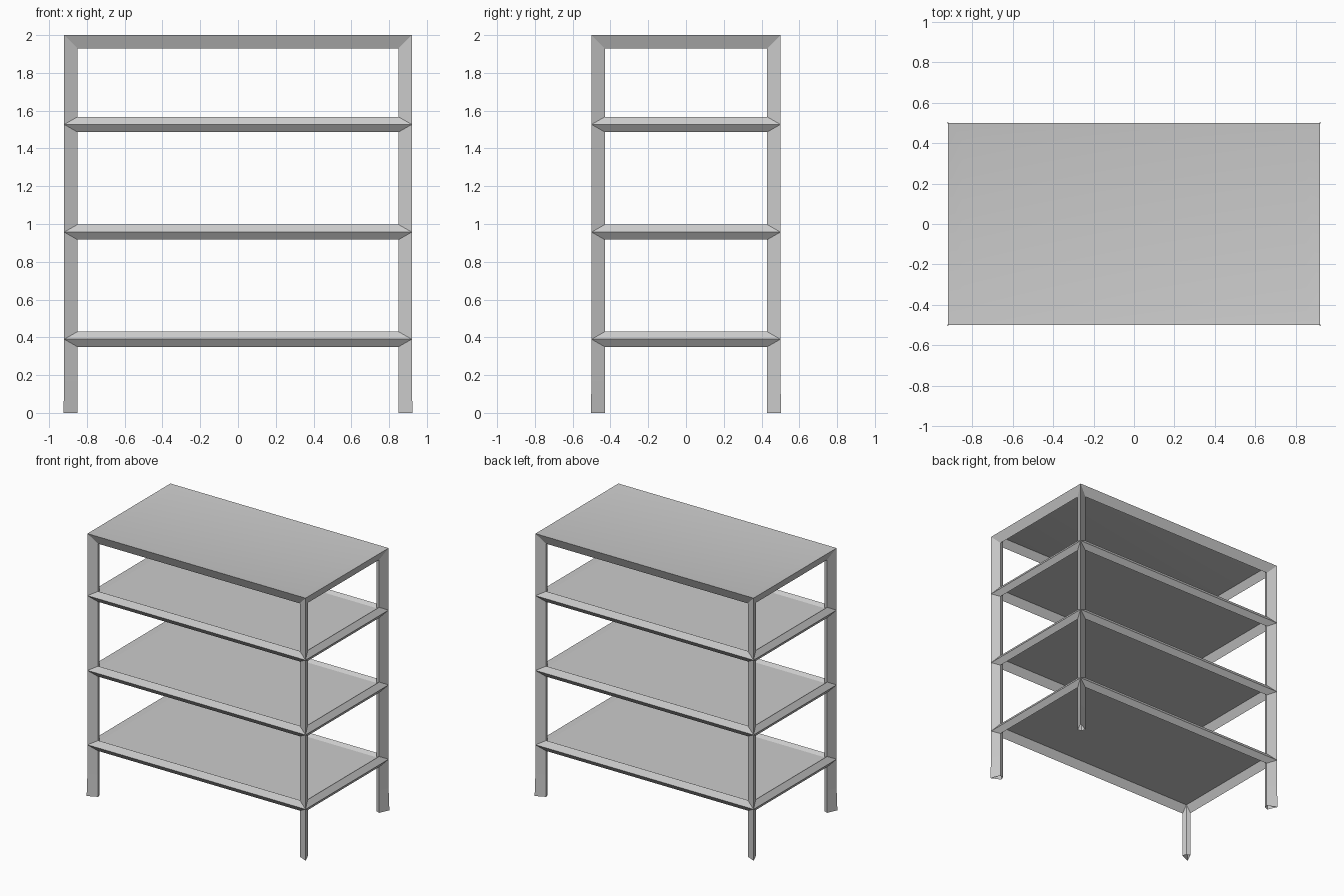
import bpy
import math
from mathutils import Matrix

if "Cube" in bpy.data.objects:
    bpy.data.objects.remove(bpy.data.objects["Cube"])

HX, HY = 0.92, 0.50              # half width, half depth
LEVELS = [0.39, 0.957, 1.527]    # outer ridges of the open shelves
TOP = 2.0
LEG, LIP, IN = 0.07, 0.04, 0.03  # leg flange, shelf lip height, inward slope
RISE = 0.022                     # shelf sheet sits above the ridge
DISH = 0.012                     # top is very slightly dished
FLARE, FOOT = 0.004, 0.17        # slightly wider feet


def make(name, verts, faces):
    me = bpy.data.meshes.new(name)
    me.from_pydata(verts, [], faces)
    me.update()
    ob = bpy.data.objects.new(name, me)
    bpy.context.collection.objects.link(ob)
    return ob


def side_frame(name, half, dist, angle):
    """Folded bars of one side: outer ridge, lip edge, inner ridge."""
    verts, faces = [], []

    def add(rings, closed):
        for a, b in zip(rings[:-1], rings[1:]):
            n, o = len(a), len(verts)
            verts.extend(a + b)
            for i in range(n if closed else n - 1):
                j = (i + 1) % n
                faces.append((o + i, o + j, o + n + j, o + n + i))

    def rect(w, y, z0, z1):
        return [(-w, y, z0), (-w, y, z1), (w, y, z1), (w, y, z0)]

    # closed openings between the shelves
    edges = LEVELS + [TOP]
    for z0, z1 in zip(edges[:-1], edges[1:]):
        is_top = z1 == TOP
        add([rect(half, -dist, z0, z1),
             rect(half - LEG, -dist + IN, z0 + LIP, z1 - (LEG if is_top else LIP)),
             rect(half - 2 * IN, -dist + 2 * IN, z0 + RISE,
                  z1 - DISH if is_top else z1 + RISE)], True)

    # bottom opening with the feet, open at the floor
    def arch(w, y, z, flare=0):
        left = [(-w - flare, y - flare, 0), (-w, y, FOOT), (-w, y, z)]
        return left + [(-a, b, c) for a, b, c in reversed(left)]

    z = LEVELS[0]
    add([arch(half, -dist, z, FLARE),
         arch(half - LEG, -dist + IN, z - LIP),
         arch(half - 2 * IN, -dist + 2 * IN, z + RISE)], False)
    ob = make(name, verts, faces)
    ob.data.transform(Matrix.Rotation(angle, 4, 'Z'))
    return ob


def sheet_ring(inset, z):
    x, y = HX - inset, HY - inset
    return [(-x, -y, z), (x, -y, z), (x, y, z), (-x, y, z)]


# four sides of legs and shelf lips
side_frame("front_frame", HX, HY, 0)
side_frame("right_frame", HY, HX, math.pi / 2)
side_frame("back_frame", HX, HY, math.pi)
side_frame("left_frame", HY, HX, -math.pi / 2)

# flat shelf sheets
for name, z in zip(["lower_shelf", "middle_shelf", "upper_shelf"], LEVELS):
    make(name, sheet_ring(2 * IN, z + RISE), [(0, 1, 2, 3)])

# top sheet with its shallow border, shaded smooth
top = make("top_panel", sheet_ring(0, TOP) + sheet_ring(LEG, TOP - DISH),
           [(4, 5, 6, 7)] + [(i, (i + 1) % 4, 4 + (i + 1) % 4, 4 + i)
                             for i in range(4)])
top.data.shade_smooth()
